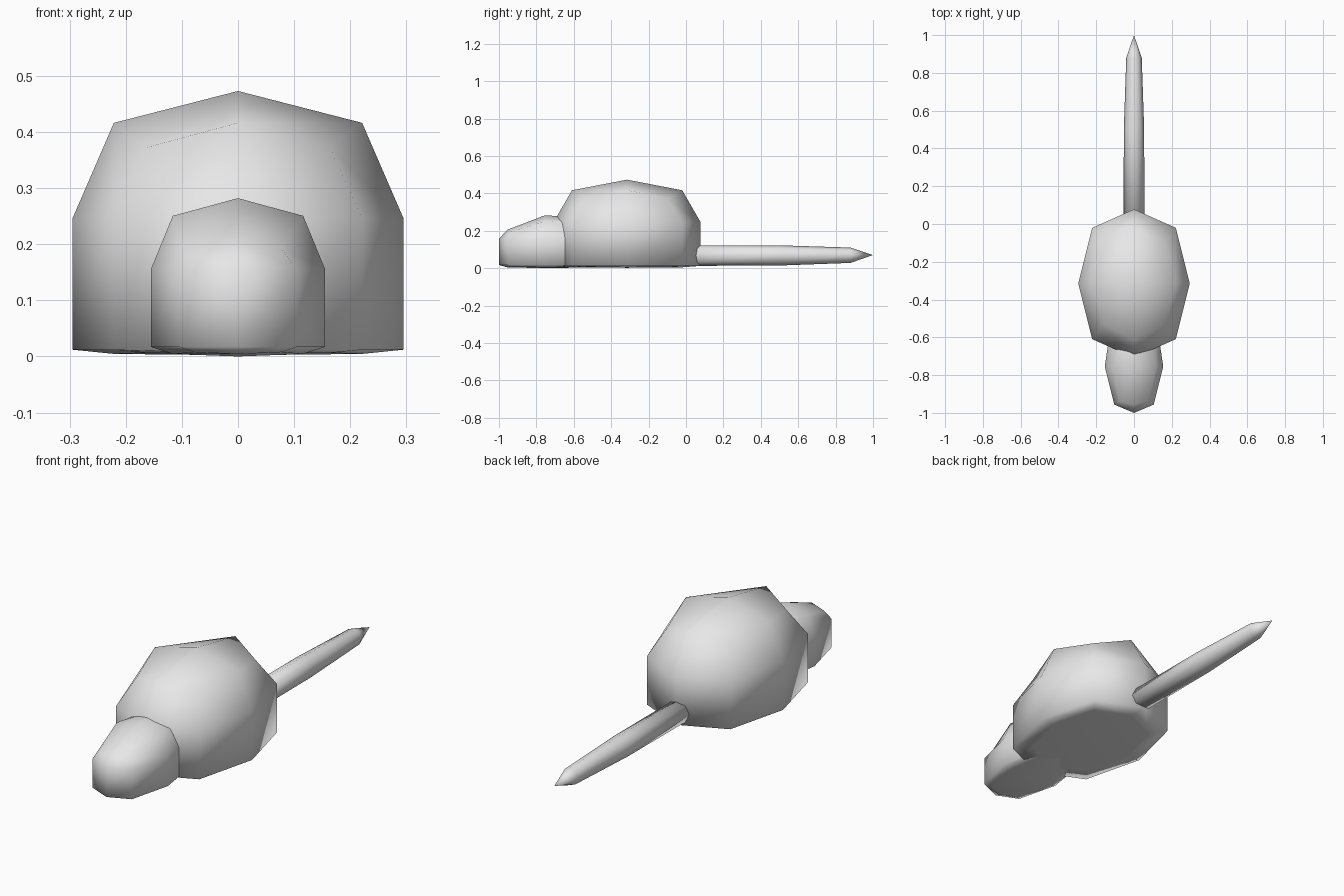
import bpy, bmesh, math

if "Cube" in bpy.data.objects:
    bpy.data.objects.remove(bpy.data.objects["Cube"], do_unlink=True)

GREY = (0.8, 0.8, 0.8, 1.0)
grey = bpy.data.materials.new("plain grey")
grey.diffuse_color = GREY
grey.use_nodes = True
grey.node_tree.nodes["Principled BSDF"].inputs["Base Color"].default_value = GREY


def finish(bm, name):
    bmesh.ops.recalc_face_normals(bm, faces=bm.faces)
    for f in bm.faces:
        f.smooth = True
    mesh = bpy.data.meshes.new(name)
    bm.to_mesh(mesh)
    bm.free()
    mesh.materials.append(grey)
    obj = bpy.data.objects.new(name, mesh)
    bpy.context.collection.objects.link(obj)
    return obj


def dome(name, centre, half, rim, base, shape=None):
    """Rounded box whose lower half is drawn down and flattened to the floor."""
    bm = bmesh.new()
    bmesh.ops.create_cube(bm, size=2)
    bmesh.ops.subdivide_edges(bm, edges=bm.edges[:], cuts=1, use_grid_fill=True)
    # Face centres stay put, edge middles and corners pull inwards
    pull = {1: 1.0, 2: 0.75, 3: 5 / 9}
    for v in bm.verts:
        v.co *= pull[sum(abs(c) > 0.1 for c in v.co)]
    # Extrude the lower half to make the straight walls
    lower = [f for f in bm.faces if f.calc_center_median().z < 0]
    made = bmesh.ops.extrude_face_region(bm, geom=lower)["geom"]
    floor = {g for g in made if isinstance(g, bmesh.types.BMVert)}
    stale = [f for f in lower if f.is_valid]
    if stale:
        bmesh.ops.delete(bm, geom=stale, context="FACES")
    for v in bm.verts:
        if shape:
            shape(v.co)
        z = rim + v.co.z * (rim - base) if v in floor else centre[2] + v.co.z * half[2]
        v.co = (centre[0] + v.co.x * half[0], centre[1] + v.co.y * half[1], z)
    return finish(bm, name)


def muzzle(co):
    """Narrow and lower the front, lengthen the back into the body."""
    if co.y < -0.1:
        if co.y > -0.9:
            co.y = -0.82 if co.y < -0.6 else -0.75
        co.x *= 0.9
        if co.z > 0:
            co.z *= 0.52
    elif co.y > 0.1:
        co.y *= 1.4
        if co.z > 0:
            co.z *= 1.2


# Shell-like body and tapered head
dome("body", (0, -0.315, 0.246), (0.295, 0.393, 0.227), 0.012, 0.002)
dome("head", (0, -0.755, 0.156), (0.155, 0.245, 0.126), 0.017, 0.0, muzzle)

# Tail: eight-sided rings along y, closing to a point
SIDES = 8
rings = [(-0.05, 0.055, 0.067), (0.5, 0.054, 0.068), (0.88, 0.041, 0.069)]
bm = bmesh.new()
loops = []
for y, r, z in rings:
    angles = [2 * math.pi * i / SIDES for i in range(SIDES)]
    loops.append([bm.verts.new((r * math.cos(a), y, z + r * math.sin(a))) for a in angles])
tip = bm.verts.new((0, 1, 0.07))
for i in range(SIDES):
    j = (i + 1) % SIDES
    for a, b in zip(loops, loops[1:]):
        bm.faces.new((a[i], a[j], b[j], b[i]))
    bm.faces.new((loops[-1][i], loops[-1][j], tip))
bm.faces.new(loops[0])
finish(bm, "tail")
